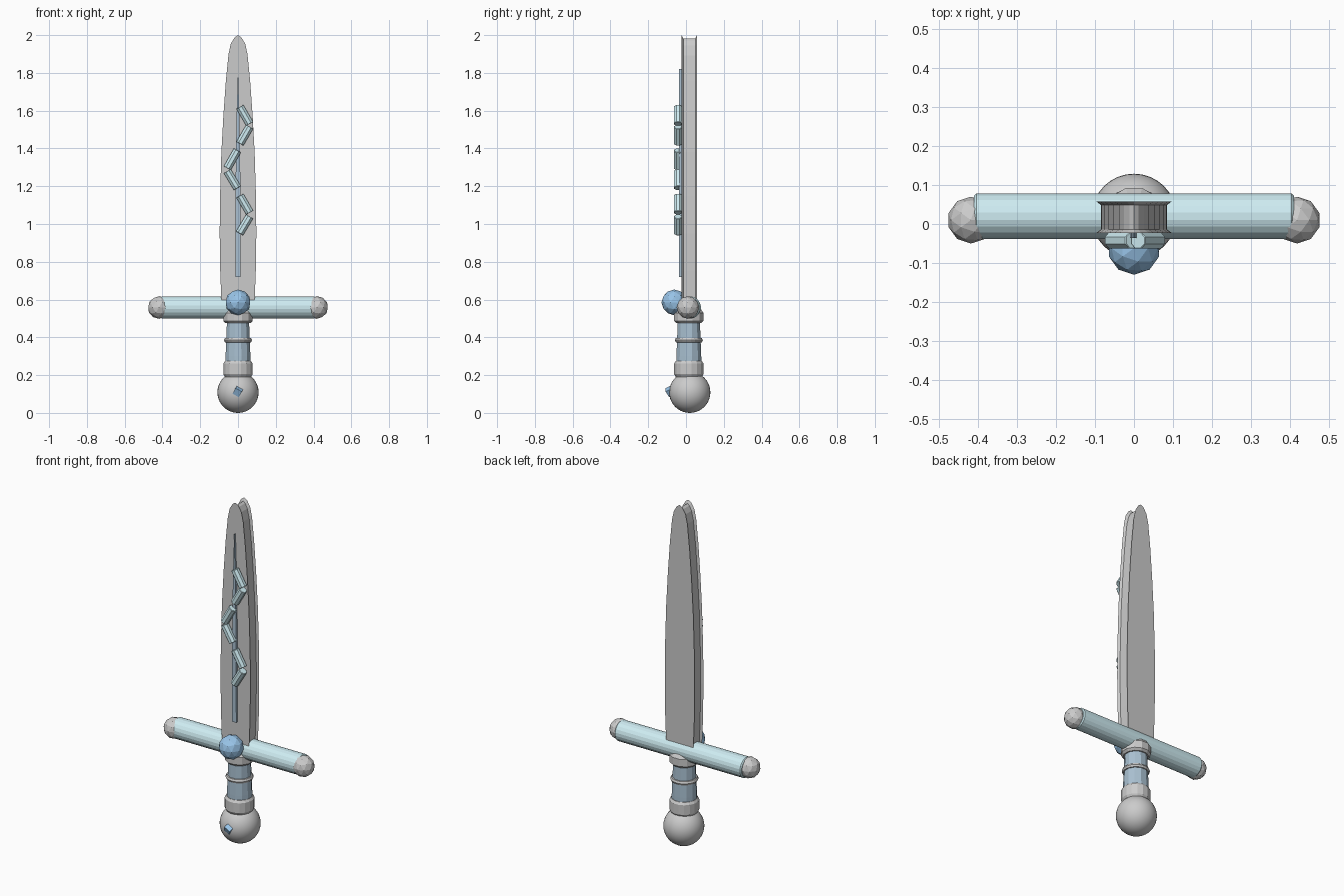
import bpy, bmesh, math
from mathutils import Vector, Matrix

if "Cube" in bpy.data.objects:
    bpy.data.objects.remove(bpy.data.objects["Cube"])


def material(name, rgb):
    m = bpy.data.materials.new(name)
    m.diffuse_color = (*rgb, 1)
    m.use_nodes = True
    m.node_tree.nodes["Principled BSDF"].inputs["Base Color"].default_value = m.diffuse_color
    return m


CYAN = material("pale_cyan", (0.62, 0.84, 0.89))
SLATE = material("slate_blue", (0.40, 0.53, 0.64))
BLUE = material("gem_blue", (0.32, 0.56, 0.82))


def finish(bm, name, mat=None, smooth=False):
    bmesh.ops.recalc_face_normals(bm, faces=bm.faces[:])
    me = bpy.data.meshes.new(name)
    bm.to_mesh(me)
    bm.free()
    ob = bpy.data.objects.new(name, me)
    bpy.context.collection.objects.link(ob)
    if mat:
        me.materials.append(mat)
    for p in me.polygons:
        p.use_smooth = smooth
    return ob


def loft(loops, name, mat=None, matrix=None):
    """Skin a stack of equal-length closed loops and cap both ends."""
    bm = bmesh.new()
    rings = [[bm.verts.new(p) for p in loop] for loop in loops]
    n = len(rings[0])
    for a, b in zip(rings, rings[1:]):
        for i in range(n):
            j = (i + 1) % n
            bm.faces.new((a[i], a[j], b[j], b[i]))
    bm.faces.new(rings[0])
    bm.faces.new(rings[-1])
    if matrix:
        bm.transform(matrix)
    return finish(bm, name, mat)


def lathe(profile, sides, name, mat=None, matrix=None):
    """Turn (radius, height) pairs around the local z axis."""
    step = 2 * math.pi / sides
    loops = [[(r * math.cos((i + .5) * step), r * math.sin((i + .5) * step), z)
              for i in range(sides)] for r, z in profile]
    return loft(loops, name, mat, matrix)


def rod(a, b, r, sides, name, mat, chamfer=0.006):
    a, b = Vector(a), Vector(b)
    d = b - a
    L = d.length
    m = Matrix.Translation(a) @ d.to_track_quat('Z', 'Y').to_matrix().to_4x4()
    lathe([(r - chamfer, 0), (r, chamfer), (r, L - chamfer), (r - chamfer, L)],
          sides, name, mat, m)


def ball(center, r, name, mat=None):
    bm = bmesh.new()
    bmesh.ops.create_icosphere(bm, subdivisions=2, radius=r,
                               matrix=Matrix.Translation(center))
    return finish(bm, name, mat)


def mirrored(half):
    """Right-hand outline from bottom to top; ends with the tip on x = 0."""
    return half + [(-x, z) for x, z in reversed(half[:-1])]


# blade: front and back rims overhang a recessed edge
half = [(.088, .59), (.094, .75), (.097, .95), (.095, 1.15), (.088, 1.38),
        (.077, 1.58), (.064, 1.76), (.050, 1.90), (.038, 1.955), (.018, 1.988), (0, 2.0)]
inner = [(x - .012, z - .012 * max(0, (z - 1.7) / .3)) for x, z in half[:-2]]
inner += [(.012, 1.972), (0, 1.982)]
outer, inner = mirrored(half), mirrored(inner)
blade_sections = [(outer, -.023), (inner, -.014), (inner, .049), (outer, .058)]
loft([[(x, y, z) for x, z in o] for o, y in blade_sections], "blade")

# central spine on the front of the blade
spine = mirrored([(.014, .72), (.013, 1.2), (.008, 1.55), (0, 1.82)])
loft([[(x, y, z) for x, z in spine] for y in (-.036, -.015)], "blade_spine", SLATE)

# zigzag rods
segments = [(.010, 1.62, .062, 1.53), (.062, 1.515, .010, 1.425),
            (-.003, 1.39, -.057, 1.295), (-.057, 1.28, -.003, 1.19),
            (.010, 1.15, .062, 1.06), (.062, 1.04, .008, .95)]
for i, (x1, z1, x2, z2) in enumerate(segments):
    rod((x1, -.042, z1), (x2, -.042, z2), .023, 8, f"zigzag_rod_{i + 1}", CYAN, .002)

# crossguard with faceted end knobs and front gem
rod((-.41, .02, .558), (.41, .02, .558), .059, 20, "crossguard", CYAN)
for side, s in (("left", -1), ("right", 1)):
    ball((s * .418, .01, .558), .06, f"guard_knob_{side}")
ball((0, -.062, .585), .068, "guard_gem", BLUE)

# grip, collars and ring
at = Matrix.Translation((0, .015, 0))
lathe([(.070, .2), (.068, .30), (.060, .5)], 12, "grip", SLATE, at)
lathe([(.070, .19), (.079, .205), (.079, .262), (.070, .275)], 16, "lower_collar", None, at)
lathe([(.068, .475), (.080, .487), (.080, .53), (.058, .56)], 12, "upper_collar", None, at)
lathe([(.060, .373), (.070, .374), (.075, .385), (.070, .396), (.060, .397)],
      20, "grip_ring", None, at)

# pommel with small set stone
bm = bmesh.new()
bmesh.ops.create_uvsphere(bm, u_segments=32, v_segments=20, radius=.109,
                          matrix=Matrix.Translation((0, .02, .109)))
finish(bm, "pommel", None, True)
bm = bmesh.new()
bmesh.ops.create_cube(bm, size=.038, matrix=Matrix.Translation((0, -.082, .115))
                      @ Matrix.Rotation(.5, 4, 'Y') @ Matrix.Rotation(.5, 4, 'X'))
finish(bm, "pommel_stone", BLUE)
